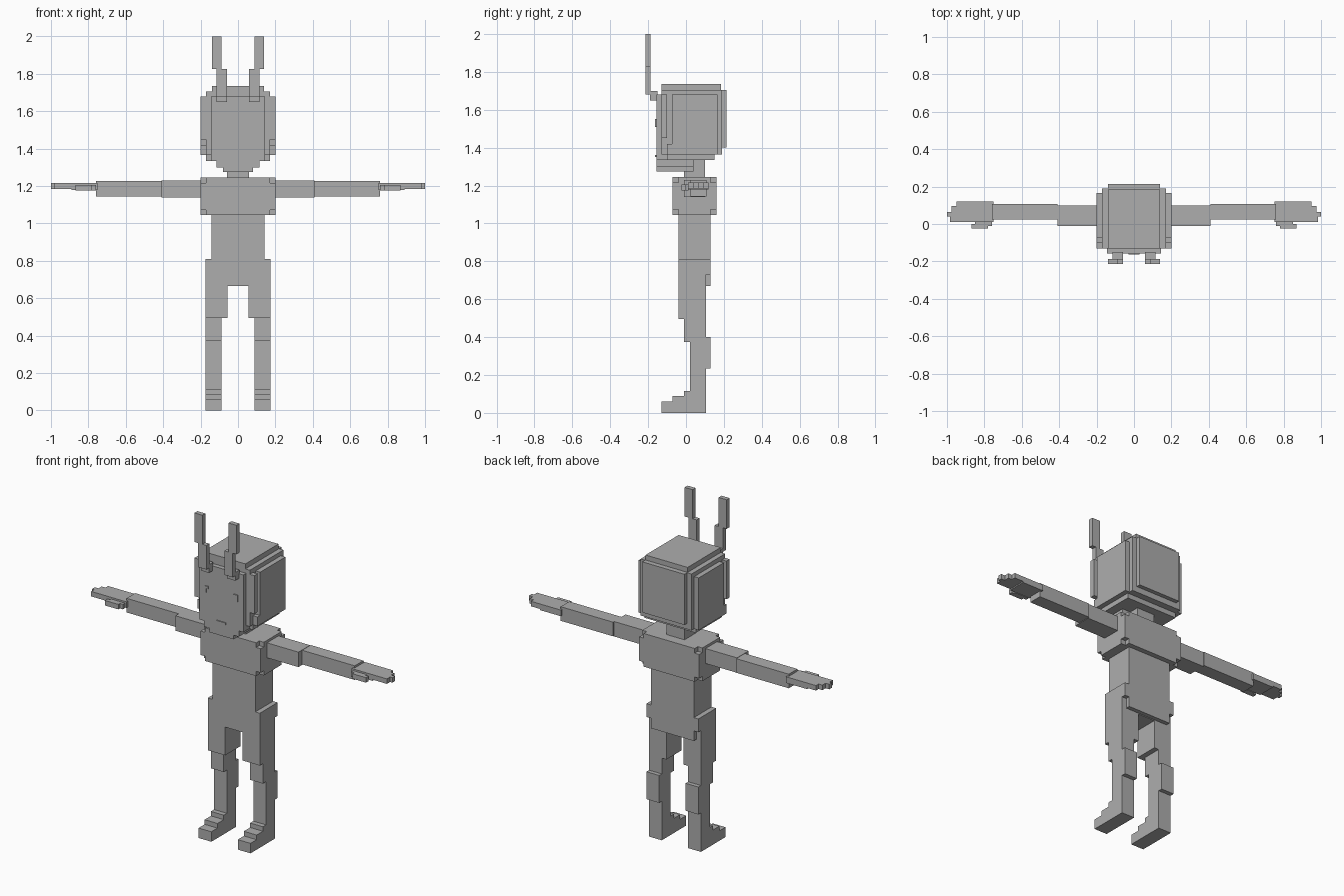
import bpy
import bmesh

grey = bpy.data.materials.new("plain grey")
grey.diffuse_color = (0.42, 0.42, 0.42, 1)


def blocks(name, boxes, mirror=False):
    """One object from boxes (x0, x1, y0, y1, z0, z1), optionally mirrored in x."""
    bm = bmesh.new()
    for x0, x1, y0, y1, z0, z1 in boxes:
        for v in bmesh.ops.create_cube(bm, size=1)["verts"]:
            v.co = (x0 if v.co.x < 0 else x1,
                    y0 if v.co.y < 0 else y1,
                    z0 if v.co.z < 0 else z1)
    mesh = bpy.data.meshes.new(name)
    bm.to_mesh(mesh)
    bm.free()
    mesh.materials.append(grey)
    obj = bpy.data.objects.new(name, mesh)
    bpy.context.collection.objects.link(obj)
    if mirror:
        obj.modifiers.new("mirror", "MIRROR").use_axis[0] = True
    return obj


def mid(w, y0, y1, z0, z1):
    """Box centred on x with half width w."""
    return (-w, w, y0, y1, z0, z1)


# Head: layered slabs that step in at the corners
blocks("head", [
    mid(0.17, -0.13, 0.19, 1.365, 1.705),
    mid(0.14, -0.13, 0.185, 1.68, 1.735),
    mid(0.14, -0.13, 0.215, 1.40, 1.705),
    mid(0.17, -0.10, 0.19, 1.365, 1.68),
    mid(0.20, -0.075, 0.165, 1.365, 1.68),
])
blocks("face", [
    mid(0.145, -0.157, -0.10, 1.335, 1.68),
    mid(0.115, -0.157, 0.0, 1.30, 1.34),
    mid(0.08, -0.157, 0.04, 1.275, 1.31),
])
blocks("jaw", [
    mid(0.17, -0.10, 0.15, 1.335, 1.37),
    mid(0.115, -0.13, 0.04, 1.30, 1.34),
])
blocks("cheek_strip", [
    (0.14, 0.20, -0.13, -0.10, 1.45, 1.68),
    (0.14, 0.20, -0.10, -0.075, 1.365, 1.42),
], True)
blocks("eye", [
    (0.085, 0.11, -0.163, -0.15, 1.535, 1.55),
    (0.10, 0.11, -0.163, -0.15, 1.51, 1.55),
], True)
blocks("mouth", [mid(0.03, -0.163, -0.15, 1.35, 1.362)])

# Antennae stand in front of the forehead
blocks("antenna", [
    (0.06, 0.115, -0.19, -0.15, 1.65, 1.70),
    (0.06, 0.115, -0.215, -0.187, 1.68, 1.825),
    (0.087, 0.14, -0.215, -0.187, 1.825, 2.0),
], True)

# Torso with notched corners
blocks("neck", [mid(0.06, -0.01, 0.10, 1.23, 1.345)])
blocks("chest", [
    mid(0.20, -0.04, 0.13, 1.073, 1.217),
    mid(0.17, -0.07, 0.16, 1.045, 1.245),
    mid(0.20, -0.07, 0.16, 1.073, 1.217),
    mid(0.20, -0.04, 0.13, 1.045, 1.245),
])
blocks("waist", [mid(0.143, -0.04, 0.13, 0.80, 1.05)])
blocks("hips", [
    mid(0.173, -0.04, 0.105, 0.665, 0.81),
    mid(0.173, 0.10, 0.13, 0.73, 0.81),
    mid(0.143, 0.10, 0.13, 0.67, 0.81),
])

# Arms held straight out
blocks("upper_arm", [
    (0.19, 0.41, -0.01, 0.10, 1.14, 1.23),
], True)
blocks("forearm", [
    (0.41, 0.76, 0.025, 0.107, 1.143, 1.228),
], True)
blocks("hand", [
    (0.75, 0.89, 0.01, 0.12, 1.178, 1.215),
    (0.89, 0.95, 0.095, 0.12, 1.185, 1.215),
    (0.89, 0.975, 0.065, 0.095, 1.185, 1.215),
    (0.89, 1.0, 0.04, 0.065, 1.185, 1.215),
    (0.89, 0.985, 0.01, 0.04, 1.185, 1.215),
], True)
blocks("thumb", [
    (0.76, 0.85, -0.01, 0.012, 1.175, 1.205),
    (0.78, 0.87, -0.025, 0.0, 1.175, 1.205),
], True)

# Legs, calves and stepped feet
blocks("thigh", [(0.057, 0.173, -0.04, 0.105, 0.495, 0.67)], True)
blocks("shin", [
    (0.088, 0.173, -0.01, 0.105, 0.375, 0.50),
    (0.088, 0.173, 0.02, 0.105, 0.0, 0.38),
    (0.088, 0.173, 0.10, 0.13, 0.235, 0.40),
], True)
blocks("foot", [
    (0.088, 0.173, -0.128, 0.03, 0.0, 0.06),
    (0.088, 0.173, -0.07, 0.03, 0.05, 0.088),
    (0.088, 0.173, -0.01, 0.03, 0.08, 0.115),
], True)
